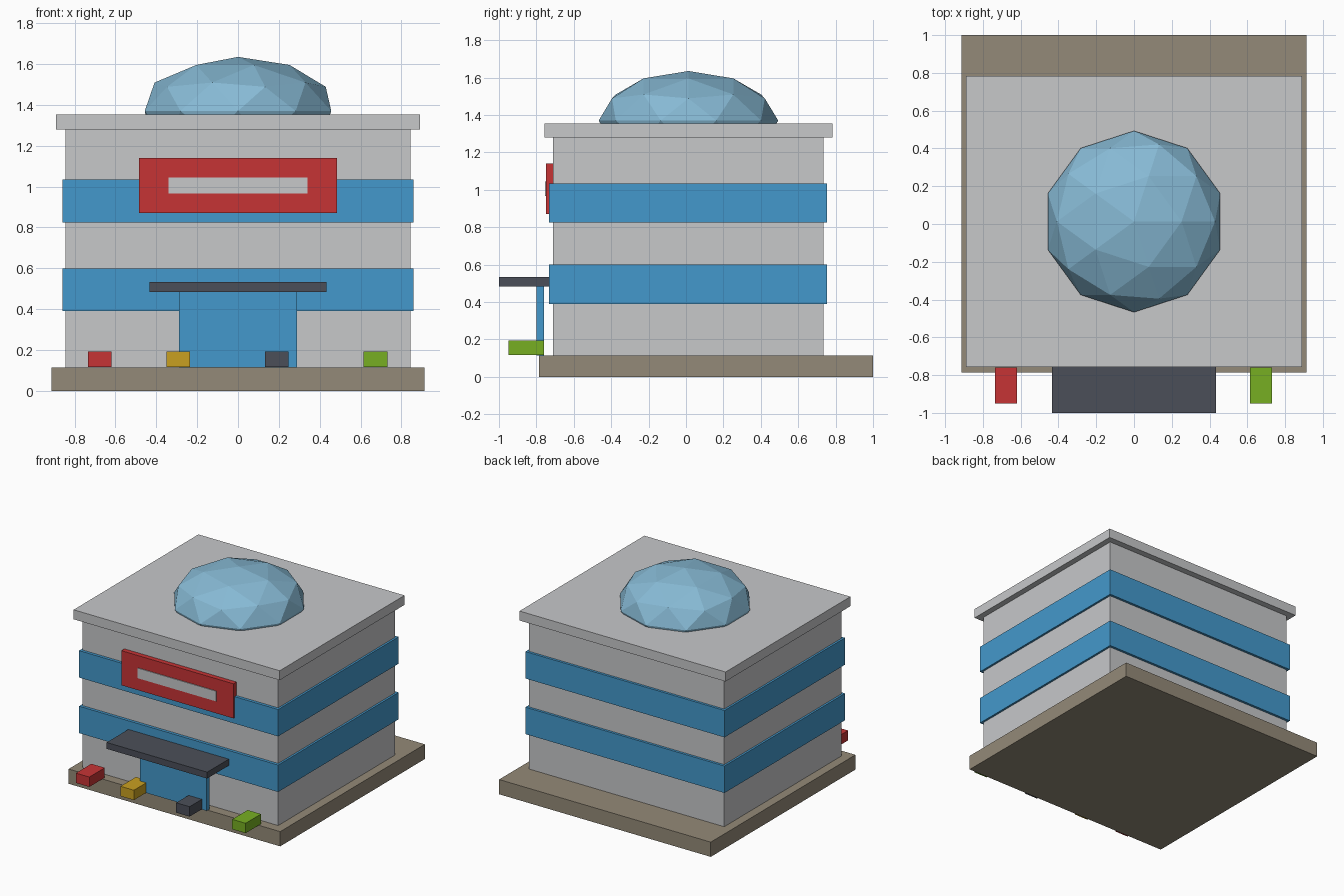
import bpy

if "Cube" in bpy.data.objects:
    bpy.data.objects.remove(bpy.data.objects["Cube"])


def material(name, hex_code):
    """Flat material from an sRGB hex code, stored as linear values."""
    srgb = [int(hex_code[i:i + 2], 16) / 255 for i in (0, 2, 4)]
    lin = [c / 12.92 if c <= 0.04045 else ((c + 0.055) / 1.055) ** 2.4 for c in srgb]
    m = bpy.data.materials.new(name)
    m.diffuse_color = (*lin, 1.0)
    m.use_nodes = True
    m.node_tree.nodes["Principled BSDF"].inputs["Base Color"].default_value = m.diffuse_color
    return m


GREY = material("light_grey", "C7C8CA")
BLUE = material("window_blue", "4499CC")
RED = material("red", "C63435")
DARK = material("dark_slate", "4B4F59")
TAN = material("tan_stone", "948A78")
GREEN = material("green", "77AF22")
YELLOW = material("yellow", "C9A021")
GLASS = material("dome_glass", "87BAD5")


def box(name, x, y, z, mat):
    """Box from (min, max) ranges on each axis."""
    bpy.ops.mesh.primitive_cube_add(
        size=1, location=[(a + b) / 2 for a, b in (x, y, z)])
    ob = bpy.context.object
    ob.name = name
    ob.scale = [b - a for a, b in (x, y, z)]
    bpy.ops.object.transform_apply(location=False, rotation=False, scale=True)
    ob.data.materials.append(mat)
    return ob


def wide(w):
    return (-w, w)


# Plinth, main block and roof slab
box("base", wide(0.914), (-0.785, 1.0), (0, 0.115), TAN)
box("walls", wide(0.844), (-0.71, 0.734), (0.115, 1.28), GREY)
box("roof_slab", wide(0.89), (-0.757, 0.783), (1.28, 1.354), GREY)

# Window bands wrapping every side
for i, z in enumerate((0.39, 0.824)):
    box(f"window_band_{i + 1}", wide(0.86), (-0.733, 0.753), (z, z + 0.21), BLUE)

# Faceted roof dome, lower half sunk into the roof
bpy.ops.mesh.primitive_ico_sphere_add(subdivisions=2, radius=1, location=(0, 0.013, 1.37))
dome = bpy.context.object
dome.name = "roof_dome"
dome.scale = (0.48, 0.48, 0.265)
bpy.ops.object.transform_apply(location=False, rotation=False, scale=True)
dome.data.materials.append(GLASS)

# Sign board with a blank plate
box("sign_board", wide(0.484), (-0.748, -0.71), (0.87, 1.14), RED)
box("sign_plate", wide(0.339), (-0.754, -0.746), (0.966, 1.045), GREY)

# Entrance and canopy
box("entrance_door", wide(0.288), (-0.798, -0.76), (0.115, 0.486), BLUE)
box("entrance_canopy", wide(0.434), (-1.0, -0.73), (0.483, 0.533), DARK)

# Row of parked cars
for name, x, mat in (("red", -0.677, RED), ("yellow", -0.292, YELLOW),
                     ("dark", 0.189, DARK), ("green", 0.673, GREEN)):
    box(f"{name}_car", (x - 0.058, x + 0.058), (-0.95, -0.76), (0.117, 0.194), mat)
